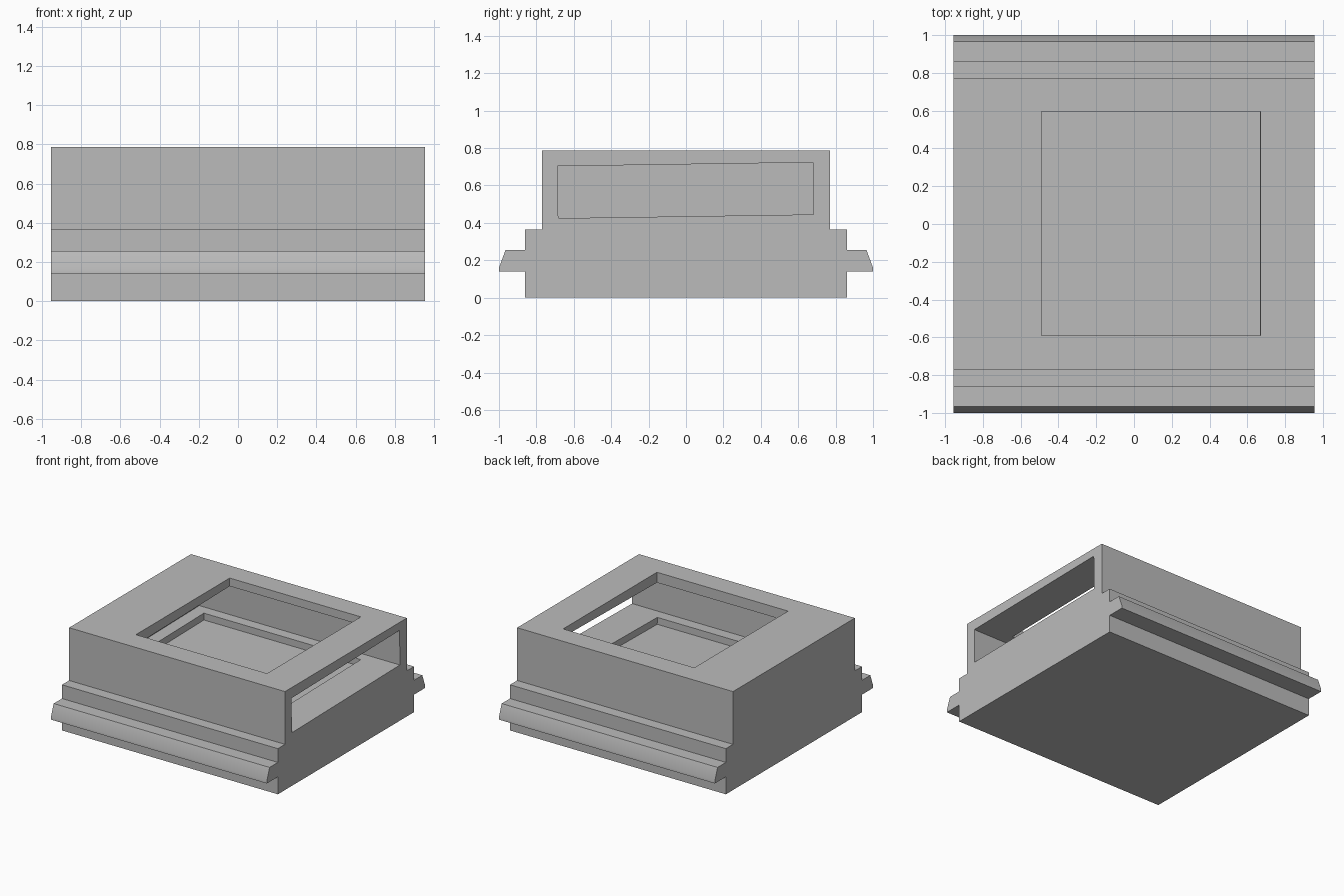
import bpy
import bmesh
import math
from mathutils import Matrix, Vector

cube = bpy.data.objects.get("Cube")
if cube:
    bpy.data.objects.remove(cube, do_unlink=True)

HALF_LENGTH = 0.955
TILT = math.radians(0.85)

# Single grey plastic
grey = bpy.data.materials.new("plain_grey")
grey.use_nodes = True
colour = (0.5, 0.5, 0.5, 1)
grey.diffuse_color = colour
grey.node_tree.nodes["Principled BSDF"].inputs["Base Color"].default_value = colour


def make_object(name, bm):
    bmesh.ops.recalc_face_normals(bm, faces=bm.faces)
    mesh = bpy.data.meshes.new(name)
    bm.to_mesh(mesh)
    bm.free()
    mesh.materials.append(grey)
    obj = bpy.data.objects.new(name, mesh)
    bpy.context.collection.objects.link(obj)
    return obj


def box(name, low, high, tilt=0.0):
    """Box between two corners, tilted about its own x axis."""
    low, high = Vector(low), Vector(high)
    bm = bmesh.new()
    bmesh.ops.create_cube(bm, size=1)
    bmesh.ops.scale(bm, vec=high - low, verts=bm.verts)
    bmesh.ops.rotate(bm, matrix=Matrix.Rotation(tilt, 3, 'X'), verts=bm.verts)
    bmesh.ops.translate(bm, vec=(low + high) / 2, verts=bm.verts)
    return make_object(name, bm)


def cut(target, cutter):
    cutter.hide_render = True
    mod = target.modifiers.new("cut", 'BOOLEAN')
    mod.operation = 'DIFFERENCE'
    mod.solver = 'EXACT'
    mod.object = cutter
    bpy.context.view_layer.objects.active = target
    bpy.ops.object.modifier_apply(modifier=mod.name)
    bpy.data.objects.remove(cutter, do_unlink=True)


# Housing: mirrored stepped profile with side rails, extruded along x
half = [(0.86, 0), (0.86, 0.14), (1.0, 0.14), (1.0, 0.16), (0.965, 0.255),
        (0.86, 0.255), (0.86, 0.365), (0.77, 0.365), (0.77, 0.787)]
profile = half + [(-y, z) for y, z in reversed(half)]
bm = bmesh.new()
face = bm.faces.new([bm.verts.new((-HALF_LENGTH, y, z)) for y, z in profile])
extruded = bmesh.ops.extrude_face_region(bm, geom=[face], use_keep_orig=True)
moved = [v for v in extruded["geom"] if isinstance(v, bmesh.types.BMVert)]
bmesh.ops.translate(bm, vec=(2 * HALF_LENGTH, 0, 0), verts=moved)
housing = make_object("housing", bm)

# Slightly tilted slot, open at the +x end
slot_end = 1.2
cut(housing, box("slot_cutter", (-0.82, -0.685, 0.435), (slot_end, 0.68, 0.713), TILT))

# Window through the roof
cut(housing, box("window_cutter", (-0.49, -0.59, 0.55), (0.67, 0.595, 1.0)))

# Shallow tray sunk into the slot floor
cut(housing, box("tray_cutter", (-0.72, -0.592, 0.38), (0.668, 0.597, 0.56), TILT))

# Soft shading only across the shallow edge of the rails
bpy.ops.object.select_all(action='DESELECT')
housing.select_set(True)
bpy.context.view_layer.objects.active = housing
bpy.ops.object.shade_smooth_by_angle(angle=math.radians(30))
